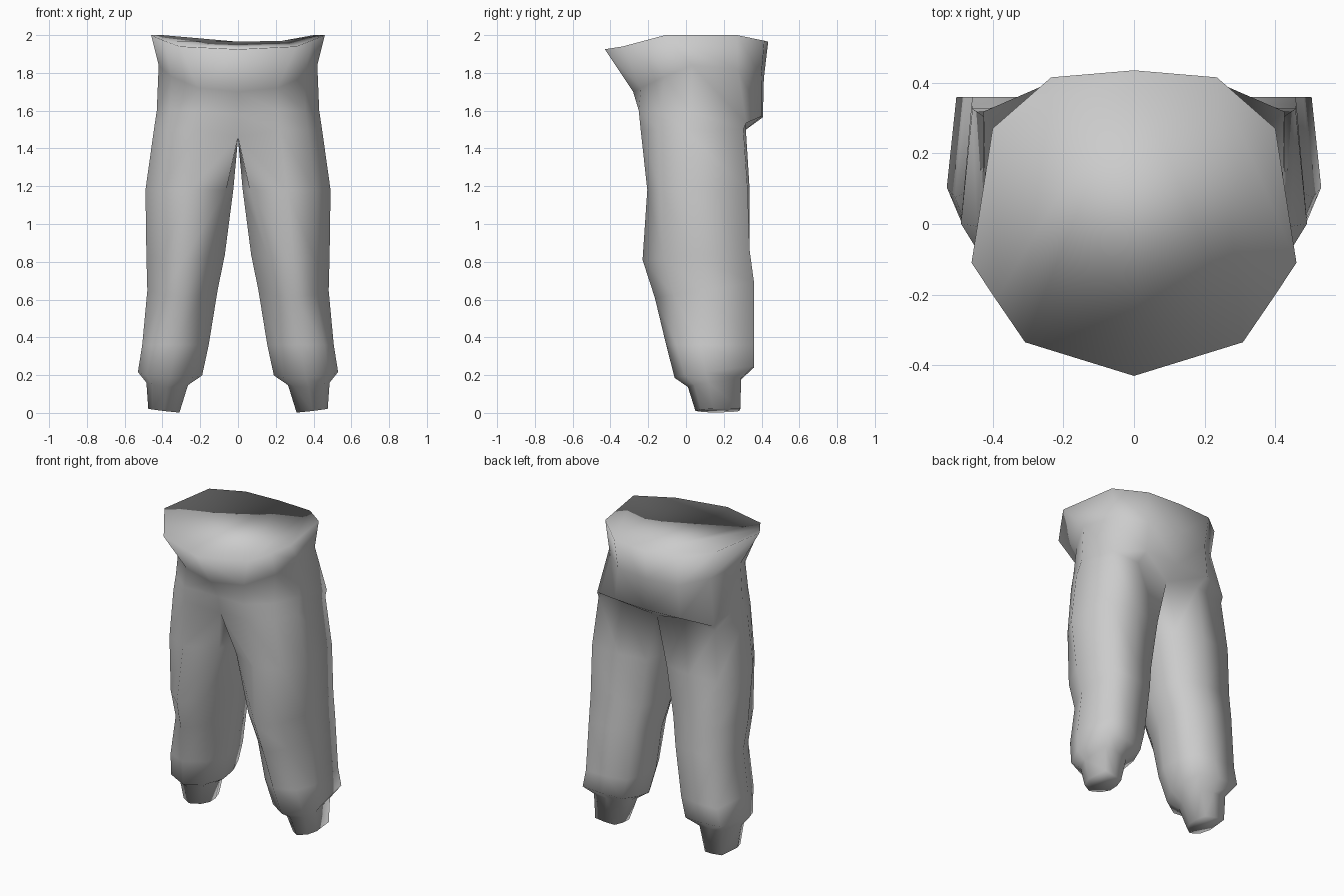
import bpy
import bmesh

cube = bpy.data.objects.get("Cube")
if cube:
    bpy.data.objects.remove(cube, do_unlink=True)

# One plain cloth colour
cloth = bpy.data.materials.new("grey_cloth")
cloth.use_nodes = True
GREY = (0.6, 0.6, 0.6, 1)
cloth.diffuse_color = GREY
cloth.node_tree.nodes["Principled BSDF"].inputs["Base Color"].default_value = GREY

# Outlines as fractions of width and depth, from inner front round the outside
WAIST = [(0, 0), (.67, .11), (.85, .25), (1, .37), (.87, .81), (.51, .977), (0, 1)]
HIPS = [(0, 0), (.5, .06), (.84, .24), (1, .45), (.88, .8), (.52, .98), (0, 1)]
SEAT = [(0, .06), (.5, 0), (.83, .17), (1, .42), (.99, .865), (.55, .99), (0, 1)]
CROTCH = [(0, .1), (.5, 0), (.83, .17), (1, .42), (.955, .98), (.52, 1), (0, .98),
          (0, .75), (0, .4)]
THIGH = [(.08, .18), (.5, 0), (.82, .13), (1, .38), (.93, .98), (.5, 1),
         (.1, .94), (0, .65), (0, .4)]
KNEE = [(.22, .19), (.52, 0), (.81, .19), (1, .48), (.94, 1), (.5, 1),
        (.12, .94), (.02, .72), (0, .5)]
CUFF = [(.16, .18), (.5, 0), (.86, .12), (1, .39), (.92, 1), (.5, 1),
        (.12, .94), (.01, .68), (0, .42)]

bm = bmesh.new()


def ring(shape, heights, x_in, x_out, front, back):
    return [bm.verts.new((x_in + fx * (x_out - x_in), front + fy * (back - front), z))
            for (fx, fy), z in zip(shape, heights)]


def bridge(a, b, closed=False):
    n = min(len(a), len(b))
    for i in range(n if closed else n - 1):
        j = (i + 1) % n
        bm.faces.new((a[i], b[i], b[j], a[j]))


# Waist rim with a filled top
rim = ring(WAIST, [1.925, 1.94, 1.97, 2, 2, 1.97, 1.965], 0, .46, -.43, .435)
bm.faces.new(rim)

# Hips below the belly, then the seat overhanging the thighs at the back
hips = ring(HIPS, [1.7, 1.72, 1.78, 1.84, 1.82, 1.78, 1.77], 0, .42, -.28, .412)
bridge(rim, hips)
seat = ring(SEAT, [1.58, 1.6, 1.6, 1.6, 1.535, 1.57, 1.565], 0, .43, -.25, .407)
bridge(hips, seat)

# Top of the leg, closed along the crotch
top = ring(CROTCH, [1.46, 1.5, 1.5, 1.5, 1.5, 1.53, 1.49, 1.46, 1.45],
           0, .445, -.24, .315)
bridge(seat, top)

# Leg narrowing through the knee into a gathered cuff;
# each ring has a height, a rise to the outside and a rise to the back
upper = top
for shape, z, rise_x, rise_y, x_in, x_out, front, back in [
        (THIGH, 1.18, 0, 0, .025, .49, -.205, .337),
        (KNEE, .81, 0, .05, .07, .485, -.23, .337),
        (KNEE, .61, 0, .08, .108, .48, -.165, .36),
        (CUFF, .36, 0, 0, .155, .507, -.105, .36),
        (CUFF, .175, .02, .055, .19, .53, -.06, .36),
        (CUFF, .13, .015, .04, .265, .485, .01, .292),
        (CUFF, 0, .02, .005, .31, .475, .05, .287)]:
    heights = [z + rise_x * fx + rise_y * fy for fx, fy in shape]
    lower = ring(shape, heights, x_in, x_out, front, back)
    bridge(upper, lower, True)
    upper = lower
bm.faces.new(upper)

bmesh.ops.recalc_face_normals(bm, faces=bm.faces)
for face in bm.faces:
    face.smooth = True

mesh = bpy.data.meshes.new("trousers")
bm.to_mesh(mesh)
bm.free()
mesh.materials.append(cloth)
trousers = bpy.data.objects.new("trousers", mesh)
bpy.context.collection.objects.link(trousers)

# Other half
mirror = trousers.modifiers.new("Mirror", 'MIRROR')
mirror.use_clip = True
mirror.merge_threshold = 0.001
